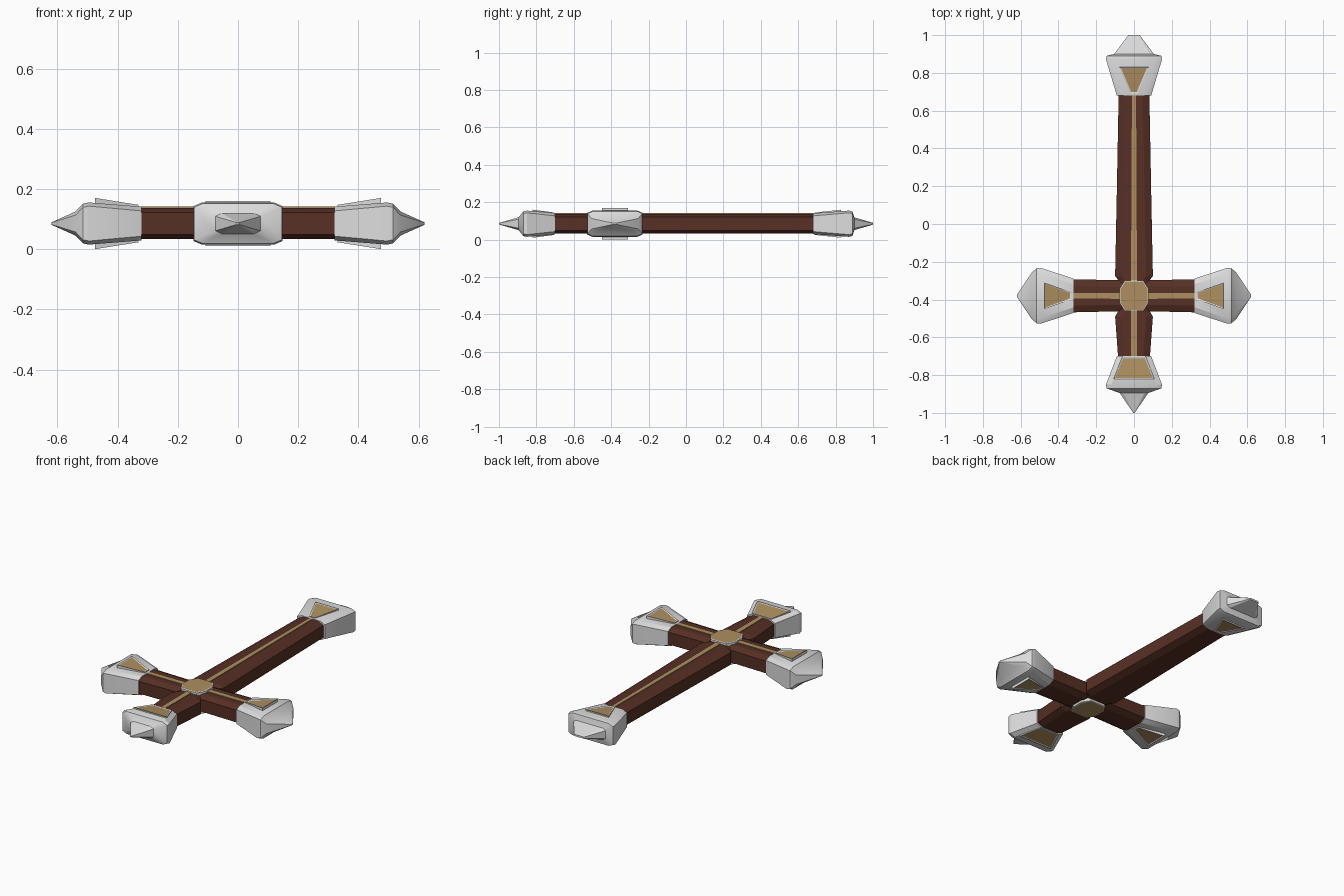
import bpy, bmesh, math
from mathutils import Vector, Matrix

if "Cube" in bpy.data.objects:
    bpy.data.objects.remove(bpy.data.objects["Cube"])


def mat(name, rgb):
    m = bpy.data.materials.new(name)
    m.diffuse_color = (*rgb, 1)
    m.use_nodes = True
    m.node_tree.nodes["Principled BSDF"].inputs["Base Color"].default_value = m.diffuse_color
    return m


BROWN = mat("dark_wood", (0.095, 0.029, 0.018))
SILVER = mat("pale_silver", (0.72, 0.72, 0.72))
GOLD = mat("dull_gold", (0.42, 0.275, 0.115))
CENTRE = Vector((0, -0.38, 0.085))


def finish(name, bm, mats, angle, smooth=False):
    """Turn an arm-local mesh (arm along +x) into an object pointing at angle."""
    bmesh.ops.recalc_face_normals(bm, faces=bm.faces)
    bm.transform(Matrix.Translation(CENTRE) @ Matrix.Rotation(math.radians(angle), 4, 'Z'))
    me = bpy.data.meshes.new(name)
    bm.to_mesh(me)
    bm.free()
    for m in mats:
        me.materials.append(m)
    ob = bpy.data.objects.new(name, me)
    bpy.context.collection.objects.link(ob)
    if smooth:
        bpy.ops.object.select_all(action='DESELECT')
        ob.select_set(True)
        bpy.context.view_layer.objects.active = ob
        bpy.ops.object.shade_smooth_by_angle(angle=math.radians(25))
    return ob


def loft(name, sections, material, angle, smooth=False):
    """Sections: distance, half width, half height, chamfer across, chamfer up."""
    bm = bmesh.new()
    rings = []
    for d, w, h, cw, ch in sections:
        pts = [(w, h - ch), (w - cw, h), (cw - w, h), (-w, h - ch),
               (-w, ch - h), (cw - w, -h), (w - cw, -h), (w, ch - h)]
        rings.append([bm.verts.new((d, a, b)) for a, b in pts])
    for r0, r1 in zip(rings, rings[1:]):
        for i in range(8):
            j = (i + 1) % 8
            bm.faces.new((r0[i], r0[j], r1[j], r1[i]))
    bm.faces.new(rings[0])
    bm.faces.new(rings[-1])
    return finish(name, bm, [material], angle, smooth)


def panel(name, outline, side, angle, thick=0.02, rim=0.009, depth=-0.003):
    """Silver framed plate with a sunken gold inset; outline points are (d, w, height)."""
    bm = bmesh.new()
    top = [bm.verts.new((d, w, side * h)) for d, w, h in outline]
    low = [bm.verts.new((d, w, side * (h - thick))) for d, w, h in outline]
    face = bm.faces.new(top)
    bm.faces.new(low[::-1])
    n = len(top)
    for i in range(n):
        j = (i + 1) % n
        bm.faces.new((top[i], low[i], low[j], top[j]))
    bmesh.ops.recalc_face_normals(bm, faces=bm.faces)
    bmesh.ops.inset_individual(bm, faces=[face], thickness=rim, depth=depth)
    face.material_index = 1
    finish(name, bm, [SILVER, GOLD], angle)


def strip(name, d0, d1, w0, w1, h, angle):
    bm = bmesh.new()
    bmesh.ops.create_cube(bm, size=1)
    for v in bm.verts:
        end = v.co.x > 0
        v.co = ((d1 if end else d0), math.copysign(w1 if end else w0, v.co.y),
                h if v.co.z > 0 else h - 0.008)
    finish(name, bm, [GOLD], angle)


# arm: name, angle, cap start, shaft, cap tip, plate (d, half width) ends, plate height ends
side_tip = [(0.54, 0.125, 0.040, 0.03, 0.012), (0.62, 0.006, 0.004, 0.002, 0.001)]
arms = [
    ("long", 90, 1.06, [(0.0, 0.075), (0.08, 0.082), (0.105, 0.10), (0.55, 0.091), (1.08, 0.081)],
     [(1.28, 0.105, 0.034, 0.02, 0.01), (1.38, 0.03, 0.005, 0.005, 0.002)],
     (1.07, 0.019), (1.21, 0.076), (0.060, 0.075)),
    ("short", -90, 0.32, [(0.0, 0.075), (0.08, 0.082), (0.11, 0.10), (0.34, 0.083)],
     [(0.515, 0.075, 0.034, 0.02, 0.01), (0.62, 0.004, 0.004, 0.001, 0.001)],
     (0.325, 0.063), (0.44, 0.108), (0.060, 0.075)),
    ("right", 0, 0.32, [(0.0, 0.085), (0.12, 0.083), (0.34, 0.088)], side_tip,
     (0.33, 0.019), (0.475, 0.07), (0.062, 0.085)),
    ("left", 180, 0.32, [(0.0, 0.085), (0.12, 0.083), (0.34, 0.088)], side_tip,
     (0.33, 0.019), (0.475, 0.07), (0.062, 0.085)),
]

for name, ang, s, shaft, tip, p0, p1, hh in arms:
    # wooden shaft with chamfered edges
    loft(name + "_shaft", [(d, w, 0.052, 0.035, 0.016) for d, w in shaft], BROWN, ang)
    # flared cap with a concave pointed end
    flare = 0.20 if name == "long" else (0.16 if name == "short" else 0.185)
    loft(name + "_cap", [(s, 0.091, 0.056, 0.03, 0.014),
                         (s + flare - 0.01, 0.148, 0.070, 0.028, 0.012),
                         (s + flare + 0.01, 0.146, 0.066, 0.028, 0.012)] + tip,
         SILVER, ang, True)
    # framed gold plates above and below
    (d0, w0), (d1, w1) = p0, p1
    for side, tag in ((1, "top"), (-1, "bottom")):
        panel(f"{name}_{tag}_plate", [(d0, -w0, hh[0]), (d1, -w1, hh[1]),
                                      (d1, w1, hh[1]), (d0, w0, hh[0])], side, ang)
    # gold inlay along the top of the shaft
    strip(name + "_inlay", 0.05, s + 0.012, 0.016, 0.011 if name == "long" else 0.015, 0.056, ang)

# eight-sided centre boss on both faces
boss = [(0.078, 0.035), (0.05, 0.08), (-0.05, 0.08), (-0.078, 0.035),
        (-0.078, -0.035), (-0.05, -0.08), (0.05, -0.08), (0.078, -0.035)]
for side, tag in ((1, "top"), (-1, "bottom")):
    panel(f"centre_{tag}_boss", [(x, y, 0.064) for x, y in boss], side, 0, 0.02, 0.006, 0.002)
